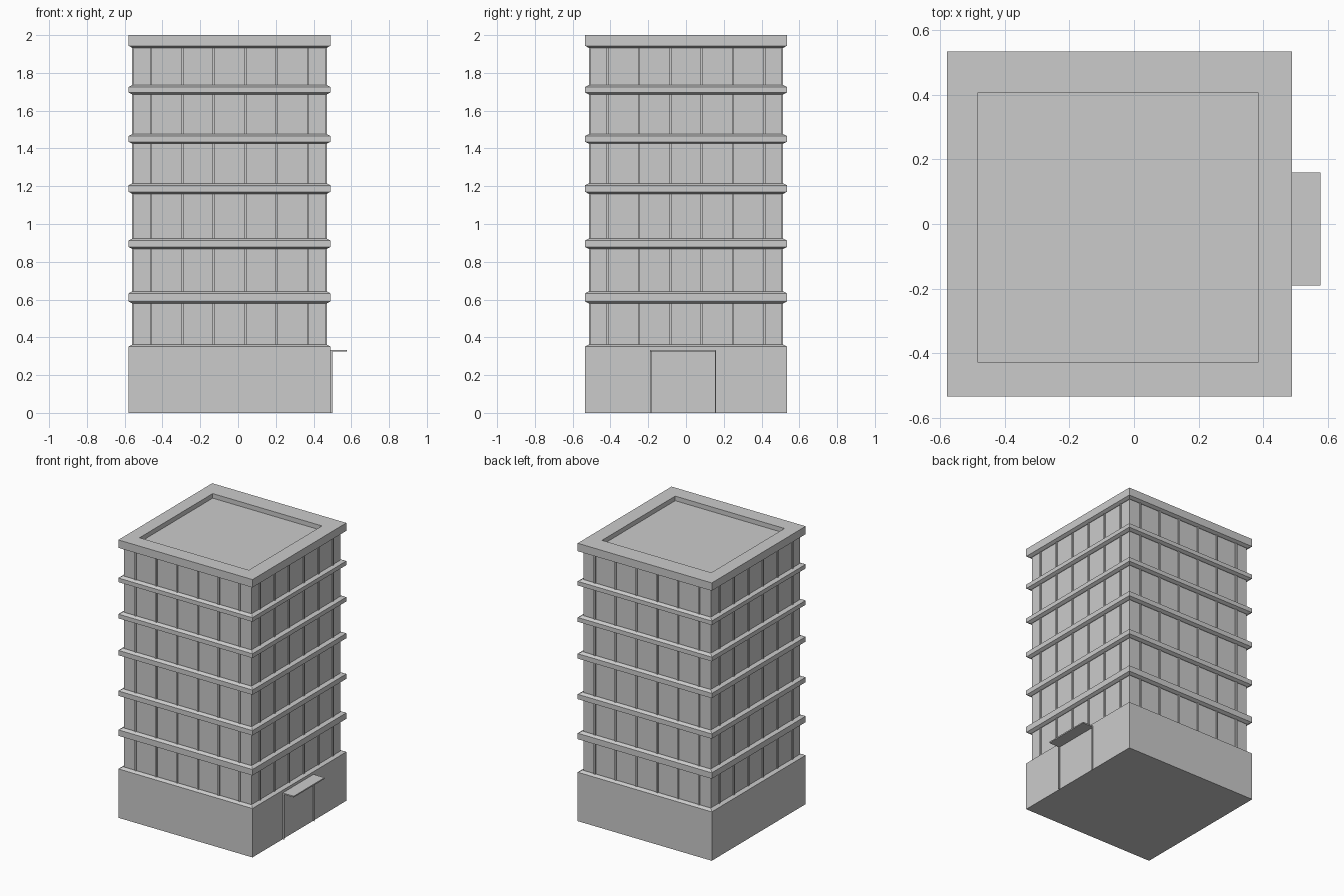
import bpy, bmesh

if "Cube" in bpy.data.objects:
    bpy.data.objects.remove(bpy.data.objects["Cube"])

CX = -0.045            # tower centre line in x
HALF = 0.534           # half width of base and floor slabs
WALL_X, WALL_Y = 0.507, 0.506
SLAB_Z = [(0.58, 0.643), (0.868, 0.923), (1.16, 1.215), (1.425, 1.476), (1.686, 1.736)]


def finish(name, bm):
    bmesh.ops.recalc_face_normals(bm, faces=bm.faces)
    mesh = bpy.data.meshes.new(name)
    bm.to_mesh(mesh)
    bm.free()
    obj = bpy.data.objects.new(name, mesh)
    bpy.context.collection.objects.link(obj)
    return obj


def add_box(bm, x0, x1, y0, y1, z0, z1):
    verts = bmesh.ops.create_cube(bm, size=1)["verts"]
    for v in verts:
        v.co = ((x0 + x1) / 2 + v.co.x * (x1 - x0),
                (y0 + y1) / 2 + v.co.y * (y1 - y0),
                (z0 + z1) / 2 + v.co.z * (z1 - z0))


def box(name, *bounds):
    bm = bmesh.new()
    add_box(bm, *bounds)
    return finish(name, bm)


def square_loft(name, rings):
    """Stack of rectangles (x0, x1, y0, y1, z) joined by walls and capped."""
    bm = bmesh.new()
    loops = [[bm.verts.new(p) for p in ((x0, y0, z), (x1, y0, z), (x1, y1, z), (x0, y1, z))]
             for x0, x1, y0, y1, z in rings]
    for a, b in zip(loops, loops[1:]):
        for i in range(4):
            j = (i + 1) % 4
            bm.faces.new((a[i], a[j], b[j], b[i]))
    bm.faces.new(loops[0][::-1])
    bm.faces.new(loops[-1])
    return finish(name, bm)


def ring(half, z):
    return (CX - half, CX + half, -half, half, z)


# Ground floor with sloped top edge
square_loft("ground_floor", [ring(HALF, 0), ring(HALF, 0.352), ring(0.515, 0.362)])

# Glazed walls between the slabs
levels = [0.36] + [z for pair in SLAB_Z for z in pair] + [1.94]
for n in range(6):
    z0, z1 = levels[2 * n], levels[2 * n + 1]
    box(f"window_wall_{n + 1}", CX - WALL_X, CX + WALL_X, -WALL_Y, WALL_Y, z0, z1)
    # Thin vertical mullions, six per side
    bm = bmesh.new()
    for k in range(6):
        t = (k - 2.5) * 0.166
        for s in (-1, 1):
            x = sorted((CX + s * (WALL_X - 0.005), CX + s * (WALL_X + 0.008)))
            y = sorted((s * (WALL_Y - 0.005), s * (WALL_Y + 0.008)))
            add_box(bm, CX + t - 0.006, CX + t + 0.006, *y, z0, z1)
            add_box(bm, *x, t - 0.006, t + 0.006, z0, z1)
    finish(f"mullions_{n + 1}", bm)

# Floor slabs with bevelled rims
for n, (z0, z1) in enumerate(SLAB_Z):
    square_loft(f"floor_slab_{n + 1}", [ring(0.515, z0), ring(HALF, z0 + 0.01),
                                        ring(HALF, z1 - 0.01), ring(0.515, z1)])

# Roof slab with parapet and sunken deck
deck = (-0.485, 0.385, -0.427, 0.405)
square_loft("roof_parapet", [ring(0.515, 1.933), ring(HALF, 1.943), ring(HALF, 2.0),
                             (*deck, 2.0), (*deck, 1.967)])

# Entrance: canopy and two slim jambs
box("entrance_canopy", 0.485, 0.577, -0.19, 0.16, 0.324, 0.333)
for name, y in (("entrance_jamb_left", -0.19), ("entrance_jamb_right", 0.153)):
    box(name, 0.485, 0.499, y, y + 0.007, 0, 0.326)
